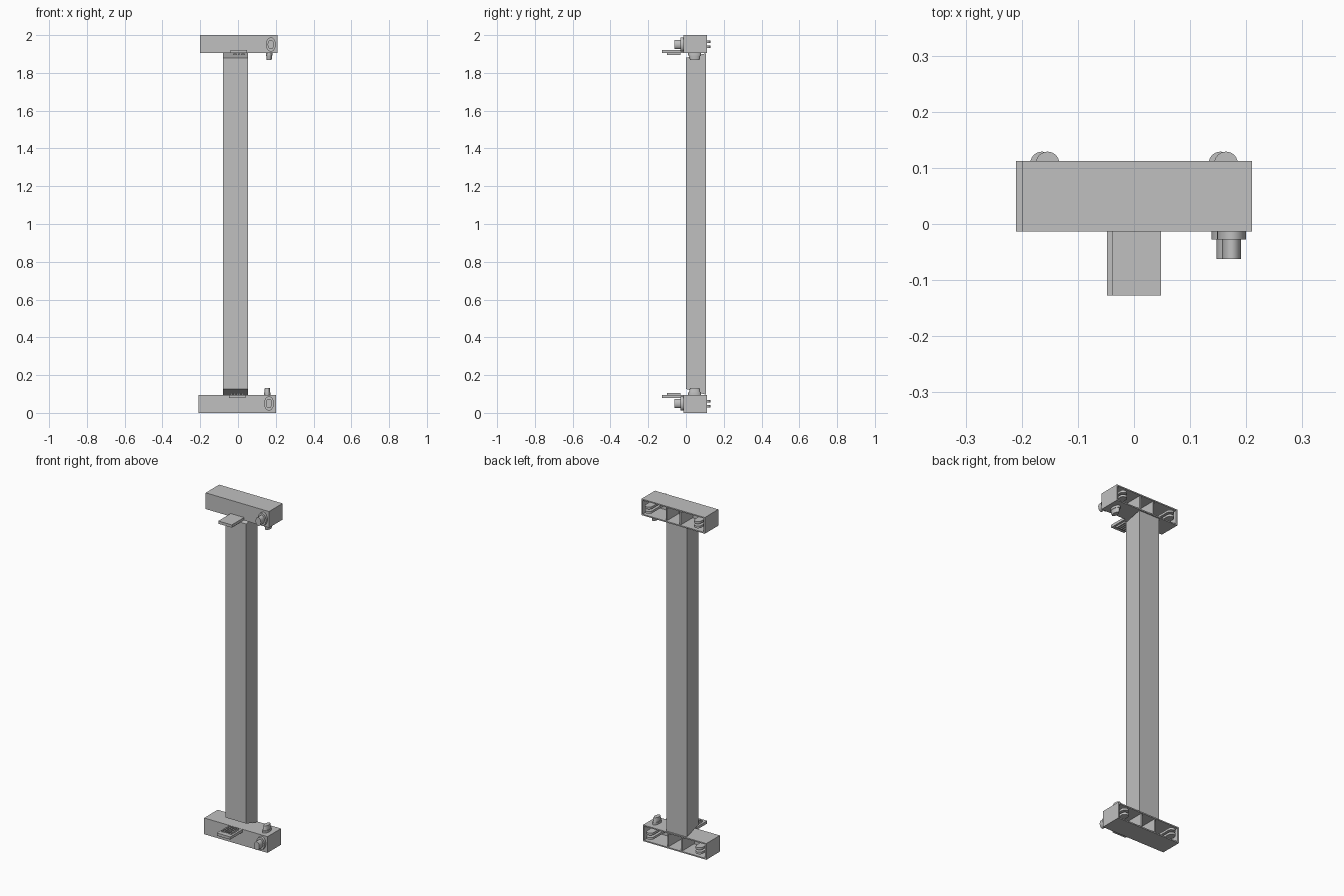
import bpy, bmesh, math
from mathutils import Matrix, Vector

cube = bpy.data.objects.get("Cube")
if cube:
    bpy.data.objects.remove(cube, do_unlink=True)

grey = bpy.data.materials.new("plain grey")
grey.use_nodes = True
COLOUR = (0.53, 0.53, 0.53, 1)
grey.diffuse_color = COLOUR
grey.node_tree.nodes["Principled BSDF"].inputs["Base Color"].default_value = COLOUR


def box(bm, x, y, z):
    """Add a box given its (low, high) ranges."""
    size = [b - a for a, b in (x, y, z)]
    mid = [(a + b) / 2 for a, b in (x, y, z)]
    bmesh.ops.create_cube(bm, size=1, matrix=Matrix.Translation(mid) @ Matrix.Diagonal((*size, 1)))


def rod(bm, start, end, r1, r2, stretch):
    """Add a cone or cylinder between two points; stretch scales its section."""
    a, b = Vector(start), Vector(end)
    turn = Vector((0, 0, 1)).rotation_difference(b - a).to_matrix().to_4x4()
    place = Matrix.Translation((a + b) / 2) @ Matrix.Diagonal((*stretch, 1)) @ turn
    bmesh.ops.create_cone(bm, cap_ends=True, segments=24, radius1=r1, radius2=r2,
                          depth=(b - a).length, matrix=place)


def finish(bm, name, place=Matrix.Identity(4)):
    bm.transform(place)
    bmesh.ops.recalc_face_normals(bm, faces=bm.faces)
    mesh = bpy.data.meshes.new(name)
    bm.to_mesh(mesh)
    bm.free()
    mesh.materials.append(grey)
    obj = bpy.data.objects.new(name, mesh)
    bpy.context.collection.objects.link(obj)
    bpy.ops.object.select_all(action='DESELECT')
    obj.select_set(True)
    bpy.context.view_layer.objects.active = obj
    bpy.ops.object.shade_smooth_by_angle(angle=math.radians(35))


# Upright post with bevelled-off front ends
bm = bmesh.new()
profile = [(0, 0.127), (0.106, 0.096), (0.106, 1.904), (0, 1.88)]
face = bm.faces.new([bm.verts.new((-0.08, y, z)) for y, z in profile])
side = bmesh.ops.extrude_face_region(bm, geom=[face])
bmesh.ops.translate(bm, vec=(0.133, 0, 0),
                    verts=[v for v in side["geom"] if isinstance(v, bmesh.types.BMVert)])
finish(bm, "post")

W, FRONT, BACK, H, T = 0.205, -0.013, 0.112, 0.095, 0.01


def end_unit(prefix, place):
    # Housing: open at the back, with two dividers
    bm = bmesh.new()
    box(bm, (-W, W), (FRONT, BACK), (0, H))
    back = max(bm.faces, key=lambda f: f.calc_center_median().y)
    bmesh.ops.inset_region(bm, faces=[back], thickness=T)
    floor = bmesh.ops.extrude_face_region(bm, geom=[back])
    bmesh.ops.delete(bm, geom=[back], context='FACES_ONLY')
    bmesh.ops.translate(bm, vec=(0, FRONT + T - BACK, 0),
                        verts=[v for v in floor["geom"] if isinstance(v, bmesh.types.BMVert)])
    for x in (-0.045, 0.045):
        box(bm, (x - 0.004, x + 0.004), (FRONT + T, BACK - 0.002), (T, H - T))
    finish(bm, prefix + "_housing", place)

    # Pairs of rounded tabs reaching out of the back
    bm = bmesh.new()
    for x in (-0.159, 0.159):
        for z in (0.028, 0.054):
            box(bm, (x - 0.021, x + 0.021), (FRONT + T, 0.108), (z, z + 0.013))
            rod(bm, (x, 0.108, z), (x, 0.108, z + 0.013), 0.021, 0.021, (1, 1, 1))
    finish(bm, prefix + "_tabs", place)

    # Oval front knob with collar and recessed-looking stem
    bm = bmesh.new()
    rod(bm, (0.169, FRONT, 0.05), (0.169, -0.028, 0.05), 0.026, 0.026, (1, 1, 1.45))
    rod(bm, (0.169, FRONT, 0.05), (0.169, -0.062, 0.05), 0.017, 0.017, (1, 1, 1.45))
    finish(bm, prefix + "_knob", place)

    # Tapered stud facing the other housing
    bm = bmesh.new()
    rod(bm, (0.16, 0.046, H - 0.004), (0.16, 0.046, 0.108), 0.018, 0.018, (1, 1.9, 1))
    rod(bm, (0.16, 0.046, 0.105), (0.16, 0.046, 0.133), 0.016, 0.013, (1, 1.9, 1))
    finish(bm, prefix + "_stud", place)

    # Front shelf with a comb of ribs
    bm = bmesh.new()
    box(bm, (-0.0435, 0.0435), (-0.127, FRONT + 0.002), (0.078, 0.094))
    for i in range(5):
        x = -0.028 + i * 0.014
        box(bm, (x - 0.004, x + 0.004), (-0.1, -0.03), (0.09, 0.104))
    finish(bm, prefix + "_shelf", place)


end_unit("lower", Matrix.Translation((-0.005, 0, 0)))
end_unit("upper", Matrix.Translation((0.005, 0, 2)) @ Matrix.Diagonal((1, 1, -1, 1)))
